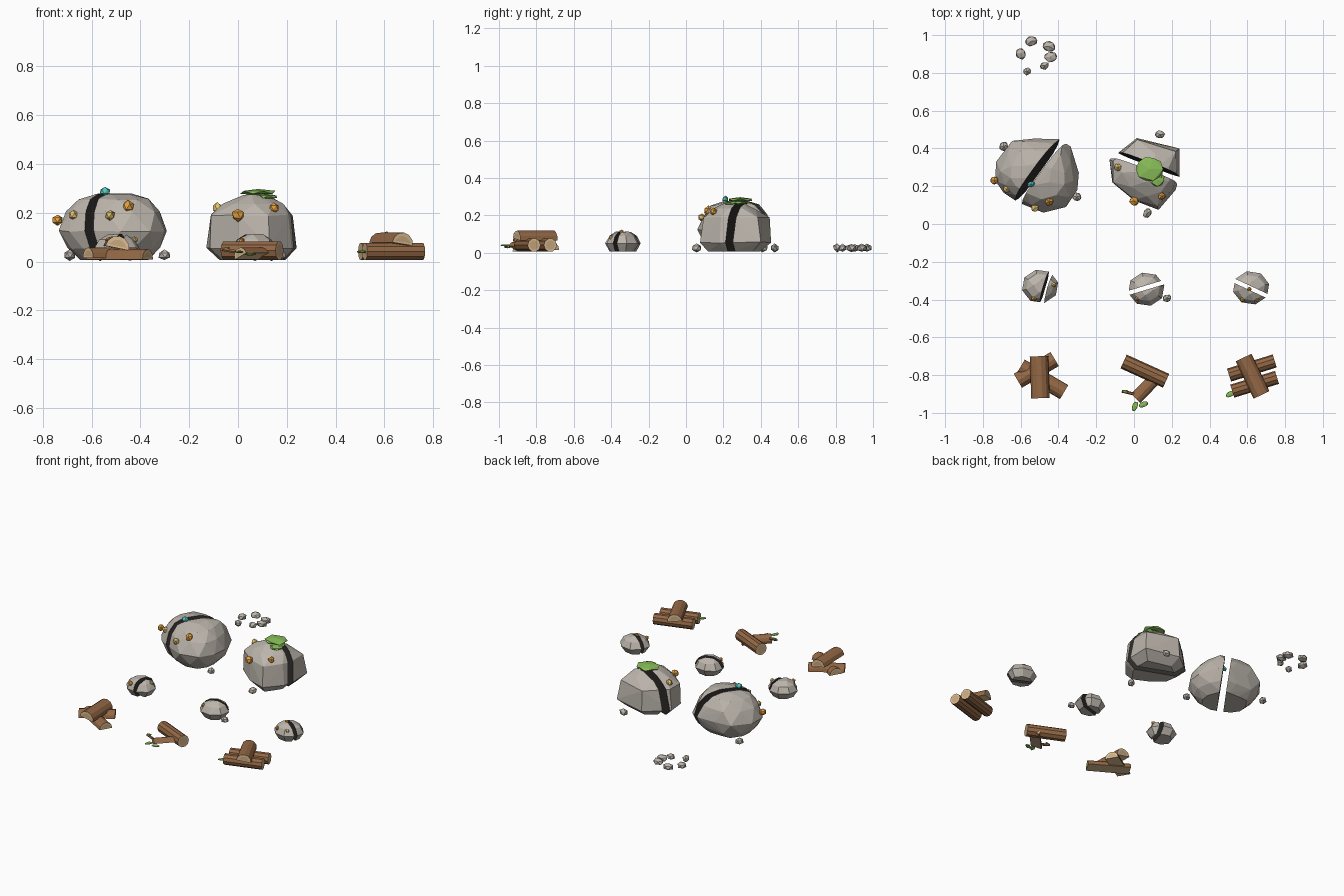
import bpy, bmesh, math, random
from mathutils import Vector, Matrix

if "Cube" in bpy.data.objects:
    bpy.data.objects.remove(bpy.data.objects["Cube"])

random.seed(4)


def mat(name, r, g, b):
    m = bpy.data.materials.new(name)
    m.diffuse_color = (r, g, b, 1)
    m.use_nodes = True
    m.node_tree.nodes["Principled BSDF"].inputs["Base Color"].default_value = m.diffuse_color
    return m


STONE = mat("stone", .50, .46, .41)
DARK = mat("crack_dark", .03, .028, .025)
ORANGE = mat("orange_ore", .80, .36, .05)
GOLD = mat("gold_ore", .80, .56, .16)
TEAL = mat("teal_crystal", .10, .62, .58)
MOSS = mat("moss", .25, .52, .10)
BARK = mat("bark", .30, .14, .06)
WOOD = mat("cut_wood", .72, .52, .30)
RING = mat("wood_ring", .60, .40, .21)


def finish(name, bm, mats):
    bmesh.ops.recalc_face_normals(bm, faces=bm.faces)
    me = bpy.data.meshes.new(name)
    bm.to_mesh(me)
    bm.free()
    for m in mats:
        me.materials.append(m)
    ob = bpy.data.objects.new(name, me)
    bpy.context.collection.objects.link(ob)
    return ob


# faceted rock from an outline scaled through rings, split along a plane
def split_rock(name, outline, rings, co, n, gap, jit=.05):
    pts = [Vector(p) for p in outline]
    c = sum(pts, Vector((0, 0))) / len(pts)
    bm = bmesh.new()
    for i, (z, s) in enumerate(rings):
        ring = pts
        if s < .99:
            if i % 2:
                ring = [(pts[k] + pts[k - 1]) / 2 * 1.0 for k in range(len(pts))]
            if s < .6:
                ring = ring[::2]
        for p in ring:
            k = s * (1 + (random.uniform(-jit, jit) if s < .99 else 0))
            q = c + (p - c) * k
            dz = random.uniform(-jit, jit) * .25 * rings[-1][0] if i else 0
            bm.verts.new((q.x, q.y, z + dz))
    bmesh.ops.convex_hull(bm, input=bm.verts)
    bmesh.ops.delete(bm, geom=[v for v in bm.verts if not v.link_faces], context='VERTS')
    n = Vector(n).normalized()
    for sgn, tag in ((1, "a"), (-1, "b")):
        h = bm.copy()
        r = bmesh.ops.bisect_plane(h, geom=h.verts[:] + h.edges[:] + h.faces[:], dist=1e-5,
                                   plane_co=Vector(co) + n * sgn * gap / 2,
                                   plane_no=n * sgn, clear_inner=True)
        edges = [e for e in r['geom_cut'] if isinstance(e, bmesh.types.BMEdge)]
        for f in bmesh.ops.contextual_create(h, geom=edges)['faces']:
            f.material_index = 1
        finish(f"{name}_half_{tag}", h, [STONE, DARK])
    bm.free()


def ellipse(cx, cy, rx, ry, n=8):
    return [(cx + rx * math.cos(2 * math.pi * (k + .3) / n),
             cy + ry * math.sin(2 * math.pi * (k + .3) / n)) for k in range(n)]


# small jittered low-poly lump
def lump(name, loc, size, m, jit=.12, rot=None, sub=1):
    bm = bmesh.new()
    bmesh.ops.create_icosphere(bm, subdivisions=sub, radius=1)
    a = random.uniform(0, 6) if rot is None else rot
    M = Matrix.Translation(loc) @ Matrix.Rotation(a, 4, 'Z') @ Matrix.Diagonal((*size, 1))
    for v in bm.verts:
        v.co = M @ (v.co * (1 + random.uniform(-jit, jit)))
    return finish(name, bm, [m])


# round or half-split log between two points (half: points lie on the flat face)
def log(name, p0, p1, r, half=False, roll=0, sides=10):
    p0, p1 = Vector(p0), Vector(p1)
    d = (p1 - p0).normalized()
    side = Vector((0, 0, 1)).cross(d).normalized()
    up = d.cross(side)
    count = 7 if half else sides
    bm = bmesh.new()
    loops = []
    for p in (p0, p1):
        vs = []
        for k in range(count):
            a = roll + (math.pi * k / (count - 1) if half else 2 * math.pi * k / sides)
            vs.append(bm.verts.new(p + (side * math.cos(a) + up * math.sin(a)) * r))
        loops.append(vs)
    for k in range(count):
        j = (k + 1) % count
        f = bm.faces.new((loops[0][k], loops[0][j], loops[1][j], loops[1][k]))
        f.material_index = 1 if half and j == 0 else 0
    caps = [bm.faces.new(vs) for vs in loops]
    for f in caps:
        f.material_index = 1
    bmesh.ops.recalc_face_normals(bm, faces=bm.faces)
    bmesh.ops.inset_individual(bm, faces=caps, thickness=r * .3)
    for f in caps:
        f.material_index = 2
    return finish(name, bm, [BARK, WOOD, RING])


# two big boulders
split_rock("round_boulder",
           [(-.735, .23), (-.73, .33), (-.645, .44), (-.53, .452), (-.40, .45), (-.335, .41), (-.292, .27),
            (-.30, .18), (-.36, .09), (-.48, .06), (-.615, .115), (-.69, .165)],
           [(.006, .62), (.055, .88), (.125, 1), (.205, .9), (.255, .66), (.28, .35)],
           (-.51, .29, .28), (.81, -.587, .14), .04)
split_rock("blocky_boulder",
           [(-.13, .34), (.015, .455), (.24, .40), (.24, .25), (.22, .18), (.13, .075),
            (.0, .125), (-.115, .22)],
           [(.006, .72), (.055, 1), (.19, .93), (.235, .68), (.272, .25)],
           (.085, .305, .25), (.36, .93, -.08), .04)

# three small split rocks
SMALL = [(.006, .7), (.05, 1), (.09, .75), (.112, .4)]
for i, (x, y, co, n) in enumerate([
        (-.497, -.33, (-.472, -.345, .1), (.96, -.28, .12)),
        (.065, -.345, (.07, -.335, .1), (-.29, .96, 0)),
        (.62, -.338, (.612, -.338, .1), (.42, .9, 0))]):
    split_rock(f"small_rock_{i}", ellipse(x, y, .098, .09), SMALL, co, n, .022)

# pebbles: a scattered ring at the back plus strays by the rocks
for i, (x, y, r) in enumerate([
        (-.545, .967, .034), (-.45, .94, .036), (-.60, .903, .034), (-.443, .885, .036),
        (-.473, .838, .026), (-.565, .808, .026), (-.69, .41, .028), (-.302, .143, .028),
        (.138, .474, .028), (.07, .057, .028), (.175, -.393, .025)]):
    lump(f"pebble_{i}", (x, y, .026), (r, r * .85, .022), STONE)

# ore nuggets and the teal crystal
for i, (x, y, z, r, m) in enumerate([
        (-.74, .23, .17, .023, ORANGE), (-.675, .185, .19, .021, GOLD),
        (-.525, .085, .19, .022, GOLD), (-.45, .12, .225, .026, ORANGE),
        (-.085, .30, .22, .022, GOLD), (0, .122, .19, .027, ORANGE), (.147, .148, .22, .021, ORANGE),
        (-.53, -.395, .085, .015, ORANGE), (-.425, -.32, .09, .014, GOLD),
        (.058, -.385, .092, .013, ORANGE), (.015, -.397, .085, .013, ORANGE),
        (.61, -.345, .112, .013, ORANGE), (.575, -.40, .08, .014, ORANGE), (.65, -.398, .08, .014, GOLD)]):
    lump(f"ore_{i}", (x, y, z), (r, r, r), m, .1)
lump("teal_crystal", (-.545, .21, .287), (.024, .016, .018), TEAL, .1, .3)

# moss pads on the blocky boulder
for i, (x, y, z, r, h) in enumerate([(.082, .29, .284, .078, .013), (.125, .235, .266, .042, .011),
                                     (.10, .275, .268, .06, .012)]):
    lump(f"moss_pad_{i}", (x, y, z), (r, r * .95, h), MOSS, .06, i)

# left wood pile: three half-split logs
log("left_pile_log_0", (-.615, -.83, .015), (-.42, -.715, .015), .043, True)
log("left_pile_log_1", (-.60, -.755, .008), (-.37, -.89, .008), .043, True)
log("left_pile_top", (-.495, -.922, .055), (-.503, -.70, .055), .05, True, .2)

# middle wood pile: round log leaning on a half log with a twig
log("middle_pile_top", (-.055, -.728, .045), (.17, -.83, .045), .04)
log("middle_pile_split", (.14, -.79, .022), (.01, -.925, .022), .036, True, .4)
log("middle_pile_twig", (-.063, -.885, .05), (.02, -.905, .035), .008, sides=6)

# right wood pile: two round logs under a half log
log("right_pile_log_0", (.503, -.80, .041), (.745, -.725, .041), .036)
log("right_pile_log_1", (.52, -.885, .041), (.757, -.812, .041), .036)
log("right_pile_top", (.58, -.707, .072), (.675, -.905, .072), .047, True, -.15)

# leaves
for i, (x, y, z, a) in enumerate([(.005, -.965, .04, 1.2), (.05, -.955, .03, .4), (-.045, -.885, .055, .2),
                                  (.51, -.90, .04, .5)]):
    s = .5 if i == 2 else 1
    lump(f"leaf_{i}", (x, y, z), (.03 * s, .016 * s, .006), MOSS, .05, a)
